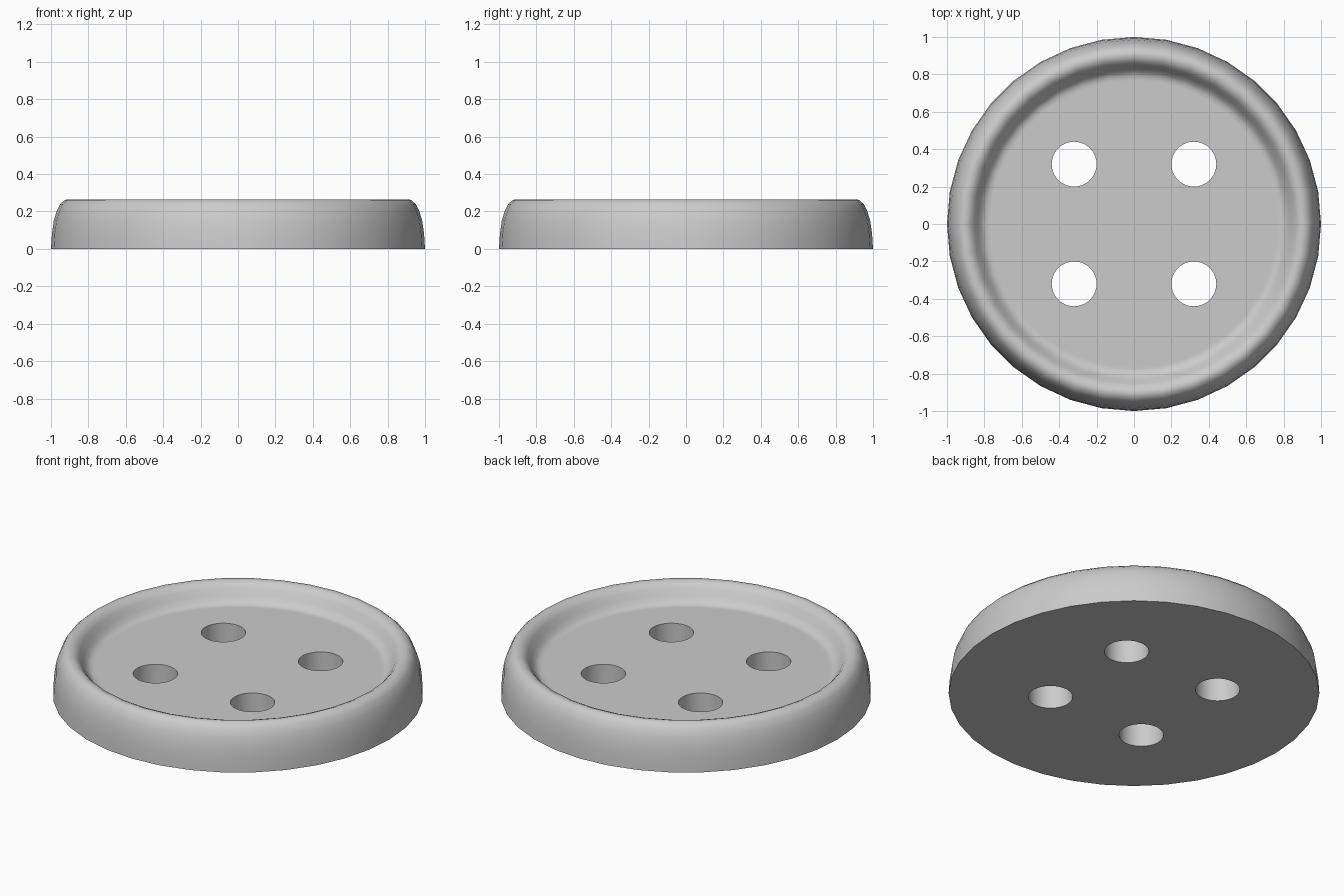
import bpy
import bmesh
from math import pi, radians
from mathutils import Matrix, Vector

SIDES = 36
HOLE_OFFSET = 0.32
HOLE_RADIUS = 0.12

cube = bpy.data.objects.get("Cube")
if cube:
    bpy.data.objects.remove(cube, do_unlink=True)


def make_object(name, bm):
    mesh = bpy.data.meshes.new(name)
    bm.to_mesh(mesh)
    bm.free()
    obj = bpy.data.objects.new(name, mesh)
    bpy.context.collection.objects.link(obj)
    return obj


grey = bpy.data.materials.new("plain grey")
grey.use_nodes = True
colour = (0.6, 0.6, 0.6, 1)
grey.diffuse_color = colour
grey.node_tree.nodes["Principled BSDF"].inputs["Base Color"].default_value = colour

# Button body: rounded rim and sunken floor, as (radius, height) points
profile = [
    (1.0, 0), (0.995, 0.08), (0.985, 0.15), (0.97, 0.2), (0.95, 0.24),
    (0.925, 0.262), (0.9, 0.265), (0.875, 0.255), (0.855, 0.232),
    (0.835, 0.2), (0.815, 0.174), (0.795, 0.162), (0.775, 0.16), (0.765, 0.16),
]
bm = bmesh.new()
points = [bm.verts.new((r, 0, z)) for r, z in profile]
edges = [bm.edges.new(pair) for pair in zip(points, points[1:])]
bmesh.ops.spin(bm, geom=points + edges, cent=(0, 0, 0), axis=(0, 0, 1),
               angle=2 * pi, steps=SIDES)
bmesh.ops.remove_doubles(bm, verts=bm.verts[:], dist=0.0005)
bmesh.ops.holes_fill(bm, edges=[e for e in bm.edges if e.is_boundary], sides=0)
bmesh.ops.recalc_face_normals(bm, faces=bm.faces[:])
button = make_object("button_body", bm)
button.data.materials.append(grey)

# Four thread holes
bm = bmesh.new()
for x in (-HOLE_OFFSET, HOLE_OFFSET):
    for y in (-HOLE_OFFSET, HOLE_OFFSET):
        bmesh.ops.create_cone(bm, cap_ends=True, segments=SIDES,
                              radius1=HOLE_RADIUS, radius2=HOLE_RADIUS, depth=1,
                              matrix=Matrix.Translation(Vector((x, y, 0))))
cutter = make_object("hole_cutter", bm)
cutter.data.materials.append(grey)
cutter.hide_render = True

holes = button.modifiers.new("thread_holes", 'BOOLEAN')
holes.operation = 'DIFFERENCE'
holes.solver = 'EXACT'
holes.object = cutter

bpy.ops.object.select_all(action='DESELECT')
button.select_set(True)
bpy.context.view_layer.objects.active = button
bpy.ops.object.modifier_apply(modifier=holes.name)
bpy.data.objects.remove(cutter, do_unlink=True)

# Soft rim with crisp hole and base edges
bpy.ops.object.shade_smooth_by_angle(angle=radians(40))
